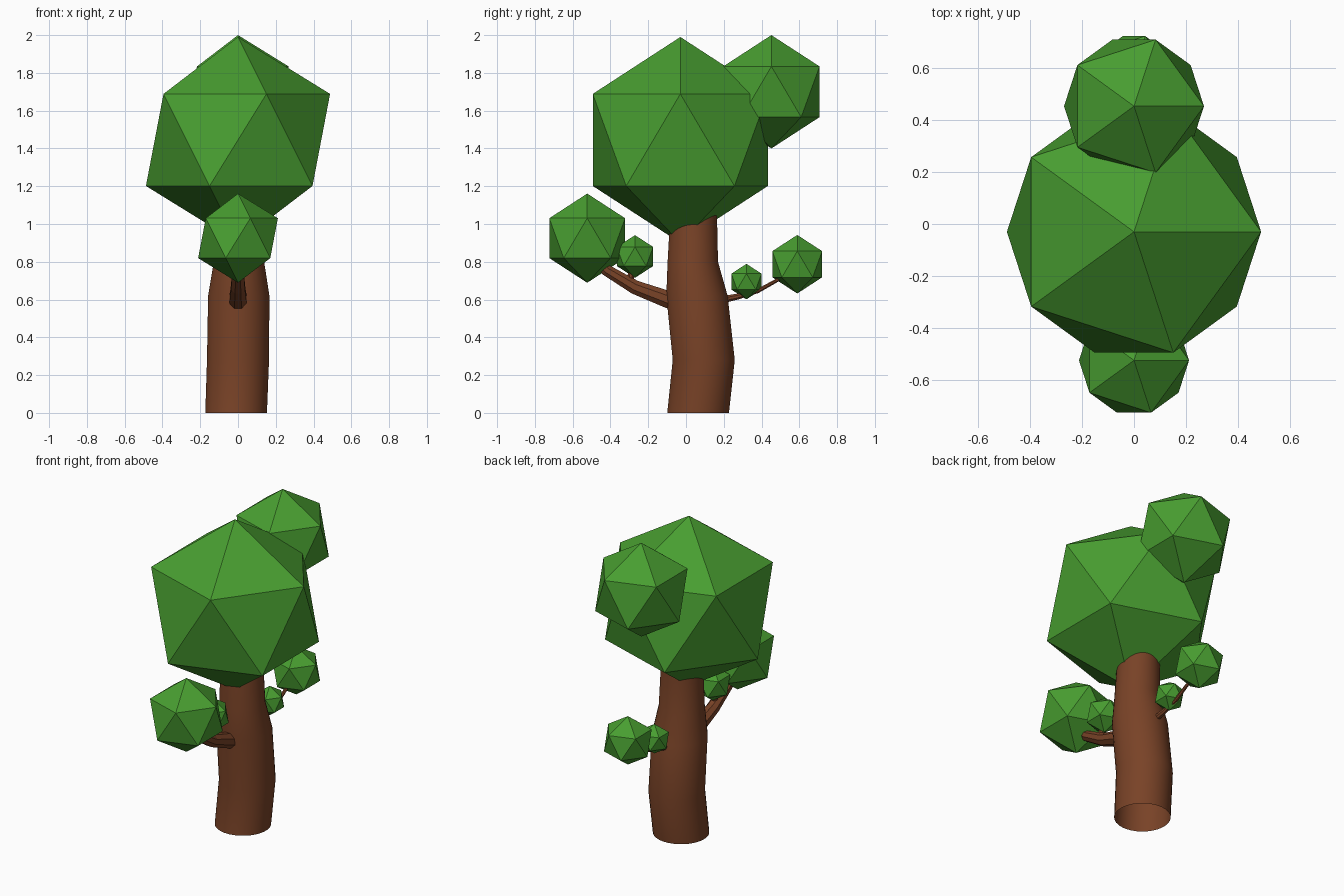
import bpy, bmesh, math
from mathutils import Vector

cube = bpy.data.objects.get("Cube")
if cube:
    bpy.data.objects.remove(cube, do_unlink=True)


def material(name, rgb):
    mat = bpy.data.materials.new(name)
    mat.use_nodes = True
    mat.diffuse_color = (*rgb, 1)
    mat.node_tree.nodes["Principled BSDF"].inputs["Base Color"].default_value = (*rgb, 1)
    return mat


BARK = material("bark brown", (0.19, 0.055, 0.02))
LEAF = material("leaf green", (0.065, 0.34, 0.03))


def tube(name, path, sides, level=False, cap_end=True, smooth=True):
    """Tapered tube; path holds (x, y, z, radius). Level rings stay horizontal."""
    bm = bmesh.new()
    points = [Vector(p[:3]) for p in path]
    rings = []
    for i, (p, row) in enumerate(zip(points, path)):
        tangent = points[min(i + 1, len(points) - 1)] - points[max(i - 1, 0)]
        side = Vector((1, 0, 0))
        up = Vector((0, 1, 0)) if level else tangent.cross(side).normalized()
        ring = []
        for k in range(sides):
            a = math.tau * (k + 0.5) / sides
            ring.append(bm.verts.new(p + row[3] * (math.cos(a) * side + math.sin(a) * up)))
        rings.append(ring)
    for low, high in zip(rings, rings[1:]):
        for k in range(sides):
            n = (k + 1) % sides
            bm.faces.new((low[k], low[n], high[n], high[k]))
    if cap_end:
        bm.faces.new(rings[-1])
    bmesh.ops.recalc_face_normals(bm, faces=bm.faces)
    mesh = bpy.data.meshes.new(name)
    bm.to_mesh(mesh)
    bm.free()
    mesh.materials.append(BARK)
    obj = bpy.data.objects.new(name, mesh)
    bpy.context.collection.objects.link(obj)
    if smooth:
        bpy.ops.object.select_all(action="DESELECT")
        obj.select_set(True)
        bpy.context.view_layer.objects.active = obj
        bpy.ops.object.shade_smooth_by_angle(angle=math.radians(35))
    return obj


def foliage(name, y, z, radius):
    """Flat-faced leaf clump."""
    bpy.ops.mesh.primitive_ico_sphere_add(subdivisions=1, radius=radius, location=(0, y, z))
    obj = bpy.context.object
    obj.name = name
    obj.data.materials.append(LEAF)


# Trunk, open at the base
tube("trunk", [(-0.01, 0.064, 0, 0.164), (0, 0.094, 0.28, 0.165),
               (0.004, 0.058, 0.62, 0.163), (0.005, 0.036, 0.8, 0.134),
               (0, 0.04, 1.03, 0.125), (0, 0.04, 1.2, 0.11)], 32, level=True)

# Branches and their twigs
tube("front_branch", [(0, 0, 0.565, 0.05), (0, -0.1, 0.602, 0.049),
                      (0, -0.27, 0.665, 0.04), (0, -0.42, 0.755, 0.033),
                      (0, -0.52, 0.86, 0.025)], 8, smooth=False)
tube("front_twig", [(0, -0.3, 0.67, 0.024), (0, -0.29, 0.74, 0.018),
                    (0, -0.27, 0.82, 0.012)], 8, smooth=False)
tube("back_branch", [(0, 0.17, 0.595, 0.022), (0, 0.27, 0.615, 0.017),
                     (0, 0.38, 0.645, 0.012), (0, 0.5, 0.712, 0.01),
                     (0, 0.59, 0.78, 0.008)], 8, smooth=False)
tube("back_twig", [(0, 0.29, 0.615, 0.012), (0, 0.32, 0.695, 0.008)], 8, smooth=False)

# Leaf clumps
foliage("main_crown", -0.03, 1.445, 0.545)
foliage("upper_back_crown", 0.452, 1.7, 0.3)
foliage("front_clump", -0.523, 0.925, 0.236)
foliage("small_front_clump", -0.27, 0.828, 0.113)
foliage("back_clump", 0.589, 0.787, 0.155)
foliage("small_back_clump", 0.32, 0.695, 0.094)
